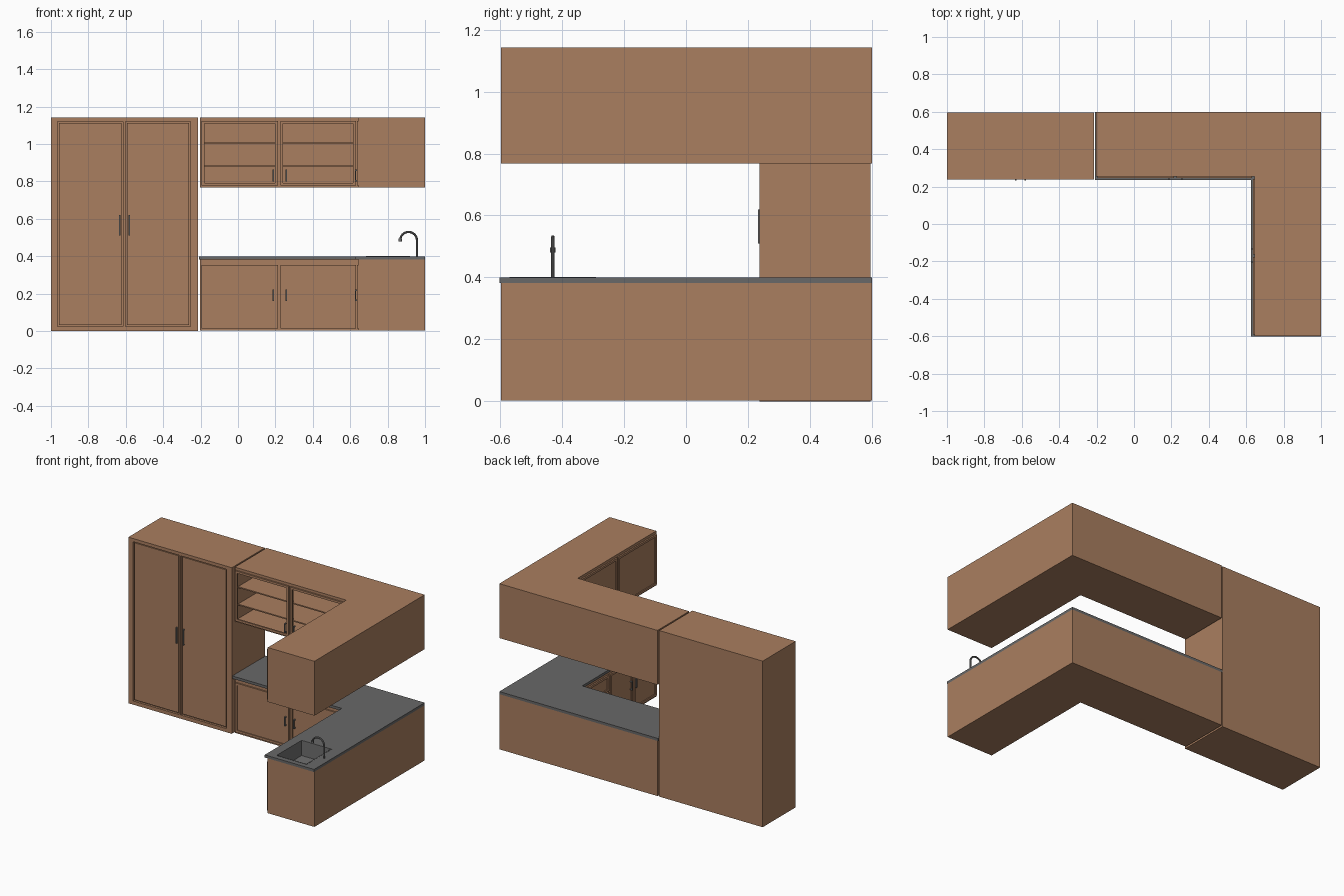
import bpy, bmesh, math

if "Cube" in bpy.data.objects:
    bpy.data.objects.remove(bpy.data.objects["Cube"])


def material(name, rgb):
    m = bpy.data.materials.new(name)
    m.diffuse_color = (*rgb, 1)
    m.use_nodes = True
    m.node_tree.nodes["Principled BSDF"].inputs["Base Color"].default_value = m.diffuse_color
    return m


WOOD = material("wood", (0.40, 0.21, 0.115))
STONE = material("dark_grey_stone", (0.14, 0.14, 0.14))
METAL = material("grey_metal", (0.16, 0.16, 0.16))


def finish(bm, name, mat):
    bmesh.ops.recalc_face_normals(bm, faces=bm.faces)
    me = bpy.data.meshes.new(name)
    bm.to_mesh(me)
    bm.free()
    ob = bpy.data.objects.new(name, me)
    bpy.context.collection.objects.link(ob)
    me.materials.append(mat)
    return ob


def boxes(name, mat, specs):
    """One object from boxes given as ((x, x), (y, y), (z, z))."""
    bm = bmesh.new()
    for spec in specs:
        vs = bmesh.ops.create_cube(bm, size=1)["verts"]
        for v in vs:
            for i in range(3):
                a, b = sorted(spec[i])
                v.co[i] = a if v.co[i] < 0 else b
    return finish(bm, name, mat)


def l_prism(name, mat, left, front, end, inner_x, z0, z1):
    bm = bmesh.new()
    pts = [(left, 0.6), (left, front), (inner_x, front),
           (inner_x, end), (1, end), (1, 0.6)]
    face = bm.faces.new([bm.verts.new((x, y, z0)) for x, y in pts])
    ext = bmesh.ops.extrude_face_region(bm, geom=[face])["geom"]
    for v in ext:
        if isinstance(v, bmesh.types.BMVert):
            v.co.z = z1
    return finish(bm, name, mat)


def cut(ob, spec):
    cutter = boxes("cutter", WOOD, [spec])
    cutter.hide_render = True
    mod = ob.modifiers.new("cut", "BOOLEAN")
    mod.operation, mod.object, mod.solver = "DIFFERENCE", cutter, "EXACT"
    bpy.context.view_layer.objects.active = ob
    bpy.ops.object.modifier_apply(modifier=mod.name)
    bpy.data.objects.remove(cutter)


# Maps (along, outward depth, z) ranges onto the two cabinet fronts
def back_run(u, d, z):
    return u, (0.255 - d[0], 0.255 - d[1]), z


def side_run(u, d, z):
    return (0.645 - d[0], 0.645 - d[1]), u, z


def tall_front(u, d, z):
    return u, (0.252 - d[0], 0.252 - d[1]), z


def door(name, run, u0, u1, z0, z1, panel=True, f=0.015):
    d = (-0.001, 0.01)
    parts = [run((u0, u0 + f), d, (z0, z1)), run((u1 - f, u1), d, (z0, z1)),
             run((u0 + f, u1 - f), d, (z0, z0 + f)),
             run((u0 + f, u1 - f), d, (z1 - f, z1))]
    if panel:
        parts.append(run((u0 + f, u1 - f), (-0.001, 0.004), (z0 + f, z1 - f)))
    boxes(name, WOOD, parts)


def handle(name, run, u, z0, z1):
    r = 0.004
    boxes(name, METAL, [
        run((u - r, u + r), (0.013, 0.02), (z0, z1)),
        run((u - r, u + r), (0.002, 0.014), (z0, z0 + 2 * r)),
        run((u - r, u + r), (0.002, 0.014), (z1 - 2 * r, z1))])


# Tall cabinet with two recessed door panels
tall = boxes("tall_cabinet", WOOD, [((-1, -0.213), (0.237, 0.595), (0, 1.142))])
for i, (u0, u1) in enumerate([(-0.965, -0.616), (-0.602, -0.255)]):
    cut(tall, ((u0, u1), (0.2, 0.252), (0.025, 1.12)))
    boxes(f"tall_door_{i}", WOOD, [((u0 + 0.008, u1 - 0.008), (0.243, 0.253),
                                   (0.033, 1.112))])
    handle(f"tall_handle_{i}", tall_front, (-0.633, -0.582)[i], 0.51, 0.62)

# Upper cabinets: L-shaped body, open behind the framed doors, with shelves
upper = l_prism("upper_cabinets", WOOD, -0.203, 0.255, -0.598, 0.645, 0.768, 1.142)
cut(upper, ((-0.185, 0.625), (0.2, 0.585), (0.788, 1.122)))
boxes("upper_shelves", WOOD, [((-0.186, 0.626), (0.265, 0.586), (z - 0.004, z + 0.004))
                              for z in (0.885, 1.005)])
boxes("upper_divider", WOOD, [((0.208, 0.232), (0.255, 0.27), (0.78, 1.13))])

# Lower cabinets and worktop
lower = l_prism("lower_cabinets", WOOD, -0.203, 0.255, -0.598, 0.645, 0.003, 0.382)
top = l_prism("worktop", STONE, -0.208, 0.235, -0.602, 0.625, 0.382, 0.4)
sx, sy, sz = (0.685, 0.92), (-0.57, -0.29), 0.29
for ob in (lower, top):
    cut(ob, (sx, sy, (sz, 0.45)))

# Sink basin: thin walls and floor inside the cut
t = 0.006
boxes("sink_basin", METAL, [
    (sx, sy, (sz, sz + t)),
    ((sx[0], sx[0] + t), sy, (sz, 0.401)), ((sx[1] - t, sx[1]), sy, (sz, 0.401)),
    (sx, (sy[0], sy[0] + t), (sz, 0.401)), (sx, (sy[1] - t, sy[1]), (sz, 0.401))])

# Doors and handles, two per run on each level
for i, (u0, u1) in enumerate([(-0.195, 0.214), (0.226, 0.63)]):
    door(f"upper_back_door_{i}", back_run, u0, u1, 0.778, 1.124, panel=False)
    door(f"lower_back_door_{i}", back_run, u0, u1, 0.015, 0.353)
    u = (0.188, 0.258)[i]
    handle(f"upper_back_handle_{i}", back_run, u, 0.8, 0.865)
    handle(f"lower_back_handle_{i}", back_run, u, 0.16, 0.222)
for i, (u0, u1) in enumerate([(-0.59, -0.176), (-0.164, 0.24)]):
    door(f"upper_side_door_{i}", side_run, u0, u1, 0.778, 1.124)
    handle(f"upper_side_handle_{i}", side_run, (-0.203, -0.136)[i], 0.8, 0.865)

# Lower side run: two doors under the sink and a stack of drawers
for i, (u0, u1) in enumerate([(-0.59, -0.342), (-0.332, -0.085)]):
    door(f"lower_side_door_{i}", side_run, u0, u1, 0.015, 0.353)
    handle(f"lower_side_handle_{i}", side_run, (-0.36, -0.312)[i], 0.16, 0.222)
for i in range(3):
    z = 0.015 + i * 0.115
    door(f"drawer_{i}", side_run, -0.073, 0.24, z, z + 0.107)

# Faucet: upright, half-circle arc and short spout
path = [(0.957, 0.4), (0.957, 0.485)]
path += [(0.912 + 0.045 * math.cos(a), 0.485 + 0.045 * math.sin(a))
         for a in [math.pi * k / 12 for k in range(1, 13)]]
cu = bpy.data.curves.new("faucet", "CURVE")
cu.dimensions, cu.bevel_depth, cu.bevel_resolution = "3D", 0.006, 3
cu.use_fill_caps = True
sp = cu.splines.new("POLY")
sp.points.add(len(path) - 1)
for p, (x, z) in zip(sp.points, path):
    p.co = (x, -0.43, z, 1)
cu.materials.append(METAL)
faucet = bpy.data.objects.new("faucet", cu)
bpy.context.collection.objects.link(faucet)
bpy.ops.object.select_all(action="DESELECT")
faucet.select_set(True)
bpy.context.view_layer.objects.active = faucet
bpy.ops.object.convert(target="MESH")
bpy.ops.object.shade_smooth_by_angle()

# Spout nozzle
bpy.ops.mesh.primitive_cylinder_add(vertices=16, radius=0.009, depth=0.016,
                                    location=(0.867, -0.43, 0.488))
nozzle = bpy.context.object
nozzle.name = "faucet_nozzle"
nozzle.data.materials.append(METAL)
bpy.ops.object.shade_smooth_by_angle()
